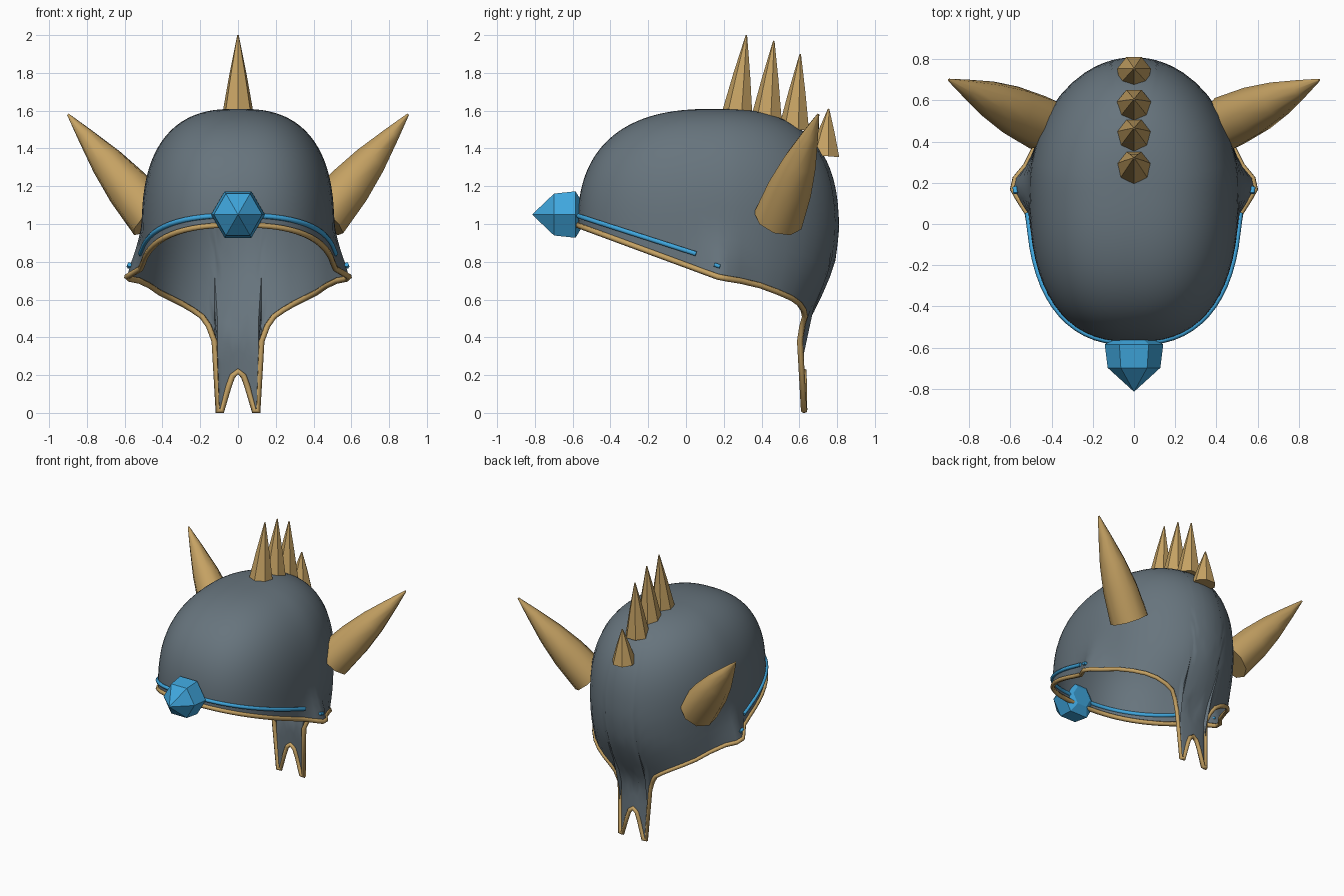
import bpy, bmesh, math
from mathutils import Vector

if "Cube" in bpy.data.objects:
    bpy.data.objects.remove(bpy.data.objects["Cube"])

YC = 0.17      # widest section of the helmet
TOP = 1.61


def material(name, rgb):
    m = bpy.data.materials.new(name)
    m.diffuse_color = (*rgb, 1)
    m.use_nodes = True
    m.node_tree.nodes["Principled BSDF"].inputs["Base Color"].default_value = m.diffuse_color
    return m


GREY = material("steel_grey", (0.135, 0.175, 0.205))
GOLD = material("horn_gold", (0.56, 0.36, 0.125))
BLUE = material("gem_blue", (0.05, 0.38, 0.72))


def finish(name, bm, mat, smooth=None):
    bmesh.ops.recalc_face_normals(bm, faces=bm.faces)
    me = bpy.data.meshes.new(name)
    bm.to_mesh(me)
    bm.free()
    me.materials.append(mat)
    ob = bpy.data.objects.new(name, me)
    bpy.context.collection.objects.link(ob)
    if smooth:
        bpy.ops.object.select_all(action='DESELECT')
        ob.select_set(True)
        bpy.context.view_layer.objects.active = ob
        bpy.ops.object.shade_smooth_by_angle(angle=math.radians(smooth))
    return ob


def tube(name, pts, radius, mat, closed=False):
    cu = bpy.data.curves.new(name, 'CURVE')
    cu.dimensions = '3D'
    cu.bevel_depth = radius
    cu.bevel_resolution = 1
    cu.use_fill_caps = True
    sp = cu.splines.new('POLY')
    sp.points.add(len(pts) - 1)
    for p, co in zip(sp.points, pts):
        p.co = (*co, 1)
    sp.use_cyclic_u = closed
    cu.materials.append(mat)
    ob = bpy.data.objects.new(name, cu)
    bpy.context.collection.objects.link(ob)
    bpy.ops.object.select_all(action='DESELECT')
    ob.select_set(True)
    bpy.context.view_layer.objects.active = ob
    bpy.ops.object.convert(target='MESH')
    return ob


def spun(name, base, tip, rings, sides, mat, smooth=None, turn=0.0):
    """Rings of (fraction along axis, radius) between base and tip."""
    base, tip = Vector(base), Vector(tip)
    rot = (tip - base).to_track_quat('Z', 'Y')
    bm = bmesh.new()
    loops = []
    for t, r in rings:
        c = base.lerp(tip, t)
        loops.append([bm.verts.new(c + rot @ Vector((
            r * math.cos(turn + math.tau * k / sides),
            r * math.sin(turn + math.tau * k / sides), 0))) for k in range(sides)])
    for a, b in zip(loops, loops[1:]):
        for k in range(sides):
            j = (k + 1) % sides
            bm.faces.new((a[k], a[j], b[j], b[k]))
    bm.faces.new(loops[0])
    bm.faces.new(loops[-1])
    bmesh.ops.remove_doubles(bm, verts=bm.verts, dist=0.0005)
    return finish(name, bm, mat, smooth)


# ---- helmet surface: superellipse sections over a domed profile ----
BACK = [(0, .465), (.42, .445), (.5, .49), (.6, .54), (.7, .585), (.8, .62), (.95, .64)]


def back_depth(z):
    for (z0, d0), (z1, d1) in zip(BACK, BACK[1:]):
        if z <= z1:
            return d0 + (d1 - d0) * (z - z0) / (z1 - z0)
    return BACK[-1][1]


def surface(cx, cy, z):
    u = min(1, max(0, (z - 0.95) / (TOP - 0.95)))
    f = max(0, 1 - u ** 2.6) ** (1 / 2.6)
    x = 0.51 * f * cx
    y = YC + f * cy * (0.745 if cy < 0 else back_depth(z))
    # pointed flare over each ear
    if cx > 0.5:
        x += 0.08 * math.exp(-((y - 0.185) / 0.09) ** 2) * min(1, max(0, (1.02 - z) / 0.28)) ** 1.5
    return Vector((x, y, z))


# columns from front centre to back centre: (cx, cy, rim height)
columns = []
for a in [math.pi / 2 * (1 - i / 16) for i in range(16)] + [0.03, 0]:
    cy = -math.sin(a) ** 0.8
    cx = max(0, math.cos(a)) ** 0.8 if a < 1.57 else 0
    columns.append((cx, cy, 0.72 - cy * 0.275))
back_rim = [(.508, .71), (.5, .70), (.47, .675), (.42, .64), (.36, .61), (.3, .58), (.24, .545),
            (.19, .51), (.155, .46), (.125, .38), (.108, .012), (.085, .012),
            (.05, .14), (.03, .195), (0, .22)]
for x, z in back_rim:
    columns.append((x / .51, math.sqrt(1 - (x / .51) ** 2), z))

# helmet shell
ROWS = 26
bm = bmesh.new()
grid = []
for cx, cy, zr in columns:
    grid.append([bm.verts.new(surface(cx, cy, TOP - (TOP - zr) * (r / ROWS) ** 2.1))
                 for r in range(ROWS + 1)])
for a, b in zip(grid, grid[1:]):
    for r in range(ROWS):
        bm.faces.new((a[r], a[r + 1], b[r + 1], b[r]))
geom = bmesh.ops.duplicate(bm, geom=bm.verts[:] + bm.edges[:] + bm.faces[:])["geom"]
for v in geom:
    if isinstance(v, bmesh.types.BMVert):
        v.co.x *= -1
bmesh.ops.remove_doubles(bm, verts=bm.verts, dist=0.0005)
finish("helmet_shell", bm, GREY, 50)


def mirrored(pts):
    return [Vector((-p.x, p.y, p.z)) for p in reversed(pts)]


# gold edging round the whole opening and neck guard
rim = [surface(*c) for c in columns]
tube("rim_trim", rim + mirrored(rim)[1:-1], 0.016, GOLD, closed=True)

# blue brow band
band = []
for cx, cy, zr in columns:
    if cy < -0.12:
        p = surface(cx, cy, zr + 0.085 + 0.035 * cy)
        band.append(p + Vector((cx, cy, 0)).normalized() * 0.003)
tube("brow_band", mirrored(band)[:-1] + band, 0.014, BLUE)
for s in (-1, 1):
    tube("band_end", [(s * .575, .15, .785), (s * .578, .18, .775)], 0.012, BLUE)

# brow gem
spun("brow_gem", (0, -0.55, 1.05), (0, -0.815, 1.05),
     [(0, .075), (.13, .142), (.56, .128), (1, 0)], 6, BLUE)

# crest spikes
for y, z, ty, tz in [(.275, 1.585, .32, 2.0), (.43, 1.56, .465, 1.97),
                     (.575, 1.50, .605, 1.90), (.735, 1.36, .755, 1.61)]:
    spun("crest_spike", (0, y, z), (0, ty, tz),
         [(0, .085), (.5, .047), (1, .004)], 7, GOLD, 35, math.pi / 2)

# side horns
for s in (-1, 1):
    spun("side_horn", (s * .45, .49, 1.03), (s * .9, .70, 1.58),
         [(0, .135), (.3, .12), (.55, .09), (.8, .045), (1, .006)], 9, GOLD, 45)
